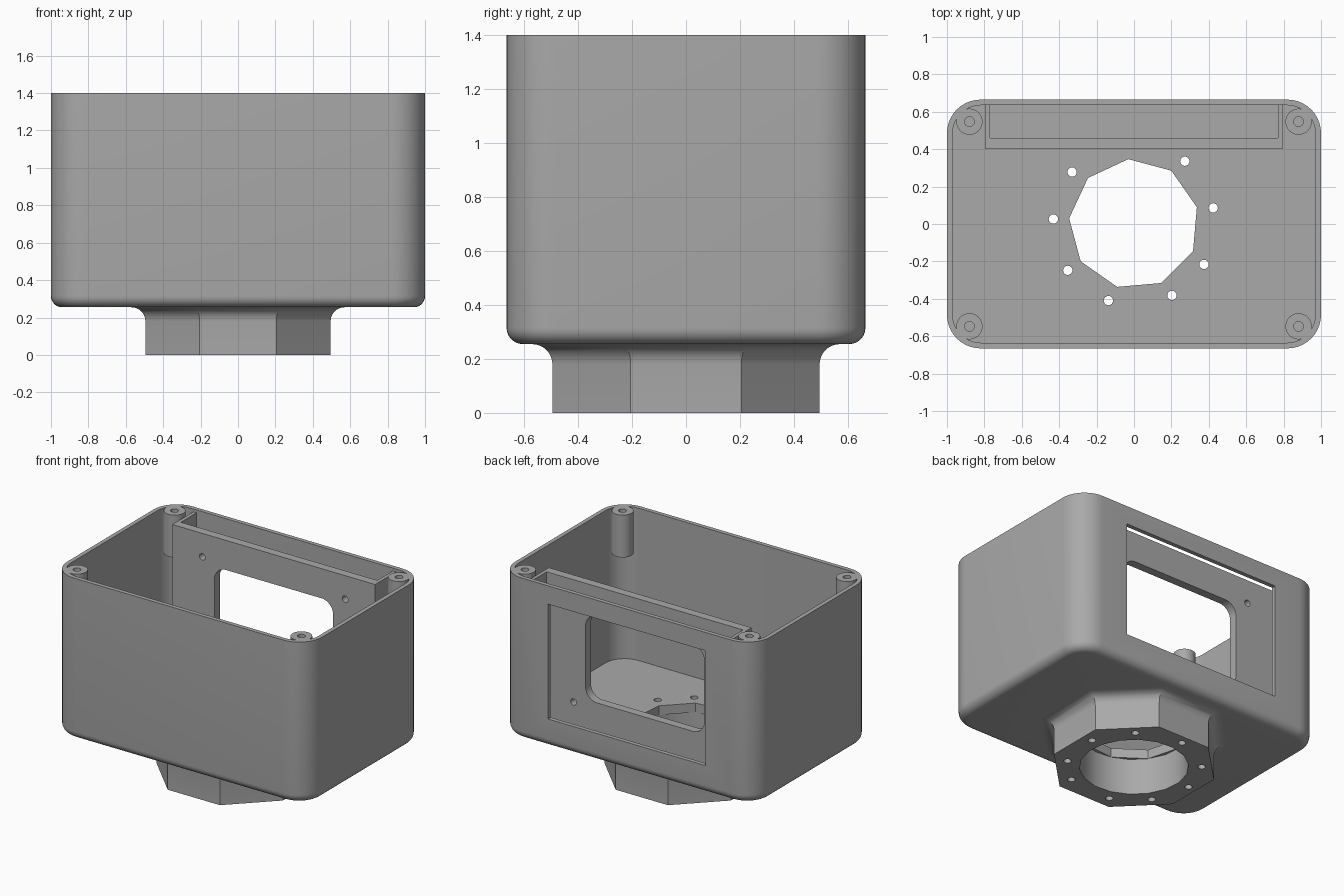
import bpy
from math import sin, cos, pi, radians
from mathutils import Matrix

if "Cube" in bpy.data.objects:
    bpy.data.objects.remove(bpy.data.objects["Cube"])

grey = bpy.data.materials.new("plain grey")
grey.use_nodes = True
grey.diffuse_color = (0.4, 0.4, 0.4, 1)
grey.node_tree.nodes["Principled BSDF"].inputs["Base Color"].default_value = (0.4, 0.4, 0.4, 1)


def ngon(n, r, start=0.0, cx=0.0, cy=0.0):
    return [(cx + r * cos(start + 2 * pi * i / n), cy + r * sin(start + 2 * pi * i / n))
            for i in range(n)]


def rounded_rect(hx, hy, r, cy=0.0, seg=10):
    pts = []
    for q, (sx, sy) in enumerate([(1, 1), (-1, 1), (-1, -1), (1, -1)]):
        for i in range(seg + 1):
            a = pi / 2 * (q + i / seg)
            pts.append((sx * (hx - r) + r * cos(a), cy + sy * (hy - r) + r * sin(a)))
    return pts


def loft(name, rings):
    """Skin a list of (outline, z) rings and cap both ends."""
    n = len(rings[0][0])
    verts = [(x, y, z) for outline, z in rings for x, y in outline]
    faces = [(k * n + i, k * n + (i + 1) % n, (k + 1) * n + (i + 1) % n, (k + 1) * n + i)
             for k in range(len(rings) - 1) for i in range(n)]
    faces += [tuple(reversed(range(n))), tuple(range(len(verts) - n, len(verts)))]
    mesh = bpy.data.meshes.new(name)
    mesh.from_pydata(verts, [], faces)
    mesh.materials.append(grey)
    obj = bpy.data.objects.new(name, mesh)
    bpy.context.collection.objects.link(obj)
    return obj


def prism(name, outline, z0, z1):
    return loft(name, [(outline, z0), (outline, z1)])


def back_prism(name, outline, y0, y1):
    """Prism whose outline lies in the x-z plane."""
    obj = prism(name, outline, -y1, -y0)
    obj.data.transform(Matrix.Rotation(pi / 2, 4, "X"))
    return obj


def activate(obj):
    bpy.ops.object.select_all(action="DESELECT")
    obj.select_set(True)
    bpy.context.view_layer.objects.active = obj


def cut(obj, cutter):
    cutter.hide_render = True
    mod = obj.modifiers.new("cut", "BOOLEAN")
    mod.operation, mod.solver, mod.object = "DIFFERENCE", "EXACT", cutter
    activate(obj)
    bpy.ops.object.modifier_apply(modifier=mod.name)
    bpy.data.objects.remove(cutter)


def smooth(obj):
    activate(obj)
    bpy.ops.object.shade_smooth_by_angle(angle=radians(30))


HX, HY, R, WALL = 1.0, 0.665, 0.18, 0.03
BASE, FLOOR, TOP = 0.255, 0.32, 1.4
FILLET = 0.06

# Enclosure shell: filleted bottom, straight walls, hollow inside
rings = []
for i in range(8):
    a = pi / 2 * i / 7
    inset = FILLET * (1 - sin(a))
    rings.append((rounded_rect(HX - inset, HY - inset, R - inset), BASE + FILLET * (1 - cos(a))))
inner = rounded_rect(HX - WALL, HY - WALL, R - WALL)
rings += [(rounded_rect(HX, HY, R), TOP), (inner, TOP), (inner, FLOOR)]
shell = loft("enclosure_shell", rings)

# Octagonal neck flaring into the underside
APOTHEM, FLARE = 0.495, 0.075
rings = [(APOTHEM, 0)]
for i in range(8):
    a = pi / 2 * i / 7
    rings.append((APOTHEM + FLARE * (1 - cos(a)), BASE - FLARE + FLARE * sin(a)))
rings.append((APOTHEM + FLARE, BASE + 0.01))
neck = loft("octagonal_neck", [(ngon(8, d / cos(pi / 8), pi / 8), z) for d, z in rings])

# Central opening and ring of screw holes
cut(shell, prism("floor_cutter", ngon(9, 0.348, radians(15)), 0.1, 0.5))
cut(neck, prism("neck_cutter", ngon(18, 0.349, radians(15)), -0.1, 0.4))
for angle in (95, 51, 11.5, -30, -62, -108.5, -145, 176.5, 140):
    a = radians(angle)
    for part in (shell, neck):
        cut(part, prism("screw_cutter", ngon(16, 0.025, 0, 0.432 * cos(a), 0.432 * sin(a)), -0.1, 0.5))

# Rectangular opening in the back wall
MID = 0.863
cut(shell, back_prism("window_cutter", rounded_rect(0.618, 0.407, 0.003, MID, 1), 0.6, 0.8))
smooth(shell)
smooth(neck)

# Display holder: channel behind the back wall with a framed window
SIDE, PANEL, REAR = 0.795, 0.4, HY - WALL + 0.005
channel = [(-SIDE, PANEL), (SIDE, PANEL), (SIDE, REAR), (SIDE - 0.025, REAR),
           (SIDE - 0.025, PANEL + 0.06), (0.025 - SIDE, PANEL + 0.06),
           (0.025 - SIDE, REAR), (-SIDE, REAR)]
holder = prism("display_holder", channel, FLOOR - 0.005, 1.38)
cut(holder, back_prism("display_cutter", rounded_rect(0.465, 0.307, 0.09, MID), 0.3, 0.5))
for sx in (-1, 1):
    for sz in (-1, 1):
        hole = ngon(16, 0.023, 0, sx * 0.56, MID + sz * 0.35)
        cut(holder, back_prism("mount_cutter", hole, 0.3, 0.5))
smooth(holder)

# Corner screw posts hanging from the rim
for sx, side in ((1, "left"), (-1, "right")):
    for sy, end in ((-1, "front"), (1, "back")):
        cx, cy = sx * 0.88, sy * 0.547
        post = prism(f"{end}_{side}_post", ngon(32, 0.07, 0, cx, cy), 1.1, TOP)
        cut(post, prism("post_cutter", ngon(16, 0.026, 0, cx, cy), 1.15, 1.5))
        smooth(post)
